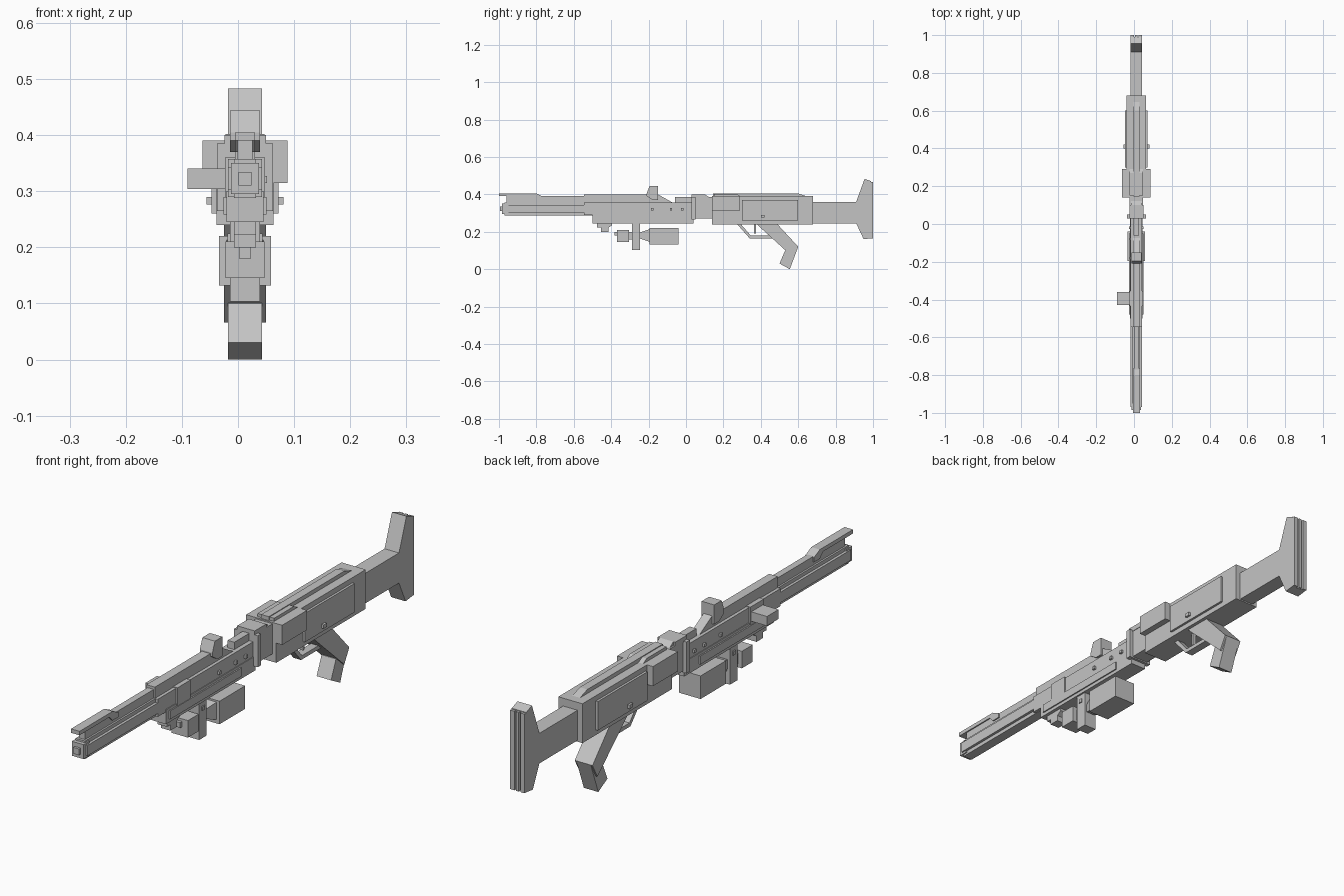
import bpy
import bmesh

cube = bpy.data.objects.get("Cube")
if cube:
    bpy.data.objects.remove(cube, do_unlink=True)

# Single flat metal colour
grey = bpy.data.materials.new("plain_grey")
grey.use_nodes = True
colour = (.55, .55, .55, 1)
grey.diffuse_color = colour
grey.node_tree.nodes["Principled BSDF"].inputs["Base Color"].default_value = colour

CENTRE = .0125  # the barrel axis sits slightly off x = 0


def prism(name, width, profile, middle=CENTRE):
    """Extrude a (y, z) side profile across x."""
    mesh = bpy.data.meshes.new(name)
    bm = bmesh.new()
    face = bm.faces.new([bm.verts.new((middle - width / 2, y, z)) for y, z in profile])
    extruded = bmesh.ops.extrude_face_region(bm, geom=[face])["geom"]
    moved = [v for v in extruded if isinstance(v, bmesh.types.BMVert)]
    bmesh.ops.translate(bm, verts=moved, vec=(width, 0, 0))
    bmesh.ops.recalc_face_normals(bm, faces=bm.faces[:])
    bm.to_mesh(mesh)
    bm.free()
    mesh.materials.append(grey)
    part = bpy.data.objects.new(name, mesh)
    bpy.context.scene.collection.objects.link(part)
    return part


def box(name, width, y, z, middle=CENTRE):
    """Rectangular block from a width and (low, high) ranges."""
    return prism(name, width, [(y[0], z[0]), (y[1], z[0]), (y[1], z[1]), (y[0], z[1])], middle)


def taper(name, y, start, end, height):
    """Square block whose width changes along y."""
    part = box(name, width=start, y=y, z=(height - start / 2, height + start / 2))
    for v in part.data.vertices:
        if v.co.y > sum(y) / 2:
            v.co.x = CENTRE + (v.co.x - CENTRE) * end / start
            v.co.z = height + (v.co.z - height) * end / start
    return part


# Stock and flared butt with a grooved end plate
box("stock_tube", width=.061, y=(.67, .93), z=(.245, .36))
prism("stock_butt", width=.061, profile=[
    (.91, .36), (.955, .483), (.99, .47), (.99, .165), (.95, .16), (.91, .245)])
for side, label in ((-1, "right"), (1, "left")):
    box("butt_rib_" + label, width=.018, y=(.985, 1), z=(.165, .467), middle=CENTRE + side * .0215)
box("butt_rib_centre", width=.012, y=(.985, 1), z=(.165, .467))

# Receiver with side panels, cross pin and top rib
box("receiver", width=.102, y=(.14, .68), z=(.24, .39))
box("receiver_shoulder", width=.152, y=(.14, .29), z=(.315, .39))
for side, label in ((-1, "right"), (1, "left")):
    box("side_panel_" + label, width=.01, y=(.3, .6), z=(.26, .37), middle=CENTRE + side * .055)
box("receiver_pin", width=.138, y=(.4, .42), z=(.276, .29))
prism("receiver_top_rib", width=.032, profile=[
    (.145, .38), (.145, .405), (.6, .405), (.66, .385)])
prism("shoulder_cap", width=.07, profile=[
    (.15, .385), (.15, .402), (.27, .402), (.3, .385)])

# Grip, trigger and guard
prism("grip_upper", width=.075, profile=[
    (.37, .25), (.48, .25), (.6, .12), (.57, .066), (.4, .22)])
prism("grip_lower", width=.061, profile=[
    (.53, .1), (.6, .12), (.555, 0), (.5, .03)])
prism("trigger_guard", width=.032, profile=[
    (.265, .25), (.34, .165), (.46, .165), (.45, .18), (.346, .18), (.285, .25)])
box("trigger", width=.014, y=(.363, .373), z=(.19, .25))

# Neck joining receiver and forward body
box("neck_block", width=.07, y=(.04, .15), z=(.27, .385))
box("neck_flange", width=.1, y=(.03, .05), z=(.265, .385))
prism("neck_cap", width=.058, profile=[
    (.03, .38), (.03, .4), (.1, .4), (.13, .38)])
for side, label in ((-1, "right"), (1, "left")):
    box("neck_ear_" + label, width=.008, y=(.03, .1), z=(.38, .4), middle=CENTRE + side * .033)

# Forward body
box("fore_body", width=.066, y=(-.5, .04), z=(.245, .3))
box("fore_upper", width=.061, y=(-.545, .04), z=(.29, .357))
box("fore_rail", width=.076, y=(-.48, -.05), z=(.258, .29))
prism("top_rail", width=.036, profile=[
    (-.545, .35), (-.545, .4), (-.15, .4), (-.07, .355), (-.07, .35)])
box("rear_top_block", width=.028, y=(-.06, .03), z=(.35, .385))
prism("rear_sight", width=.053, profile=[
    (-.21, .39), (-.21, .405), (-.195, .444), (-.15, .444), (-.15, .37), (-.18, .37)])
for y in (-.18, -.08, -.02):
    box("body_pin", width=.078, y=(y - .006, y + .006), z=(.315, .327))

# Charging block that sticks out on the right
box("charging_block", width=.11, y=(-.43, -.36), z=(.304, .34), middle=-.035)
box("charging_collar", width=.072, y=(-.435, -.355), z=(.29, .36))

# Stepped barrel, muzzle and front sight
box("barrel_wide", width=.061, y=(-.97, -.5), z=(.303, .343))
box("barrel_tall", width=.04, y=(-.97, -.5), z=(.288, .357))
box("muzzle_ring", width=.05, y=(-.985, -.95), z=(.295, .35))
box("muzzle_tip", width=.024, y=(-.995, -.97), z=(.31, .334))
box("upper_barrel", width=.026, y=(-.96, -.54), z=(.35, .39))
prism("front_sight_rail", width=.036, profile=[
    (-1, .39), (-1, .405), (-.8, .405), (-.765, .388), (-.765, .37), (-.8, .37), (-.82, .39)])

# Underslung unit hung from a bracket
prism("front_lug", width=.04, profile=[
    (-.475, .25), (-.475, .222), (-.455, .222), (-.455, .2),
    (-.415, .2), (-.415, .222), (-.395, .235), (-.395, .25)])
box("hanger", width=.053, y=(-.29, -.245), z=(.103, .295))
box("hanger_pin", width=.062, y=(-.275, -.26), z=(.21, .225))
box("lamp_head", width=.07, y=(-.37, -.305), z=(.145, .21))
box("lamp_tip", width=.021, y=(-.382, -.36), z=(.18, .2))
box("lamp_neck", width=.036, y=(-.31, -.28), z=(.158, .198))
taper("unit_cone", y=(-.25, -.19), start=.03, end=.07, height=.18)
box("unit_body", width=.092, y=(-.195, -.04), z=(.132, .22))
